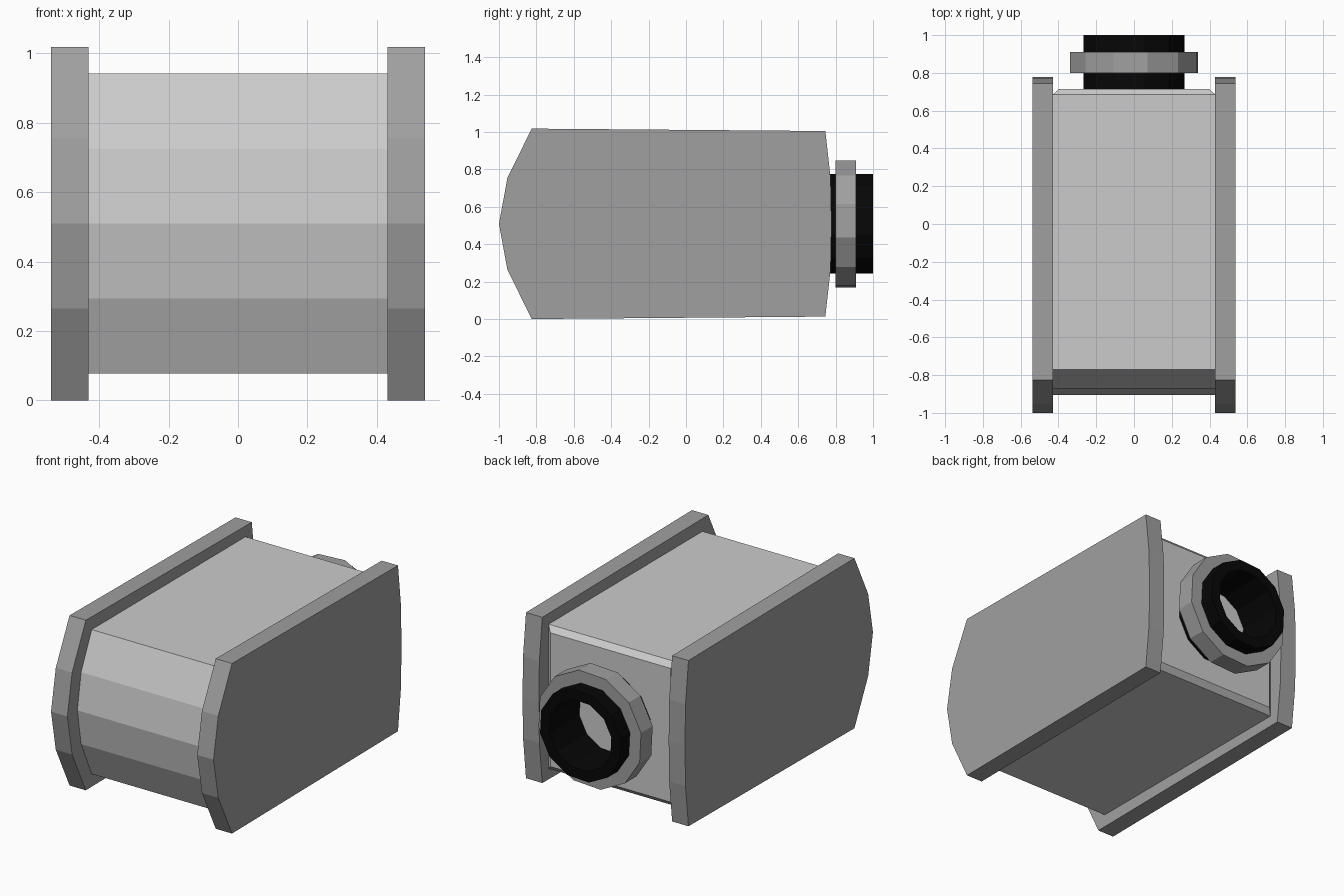
import bpy, bmesh
from math import sin, cos, tau, radians

if "Cube" in bpy.data.objects:
    bpy.data.objects.remove(bpy.data.objects["Cube"])

ZC = 0.509  # height of the symmetry plane
DARK = (0.35, 0.35, 0.35, 1)
GREY = (0.55, 0.55, 0.55, 1)
BLACK = (0.002, 0.002, 0.002, 1)


def new_object(name, bm, color):
    bmesh.ops.recalc_face_normals(bm, faces=bm.faces[:])
    me = bpy.data.meshes.new(name)
    bm.to_mesh(me)
    bm.free()
    ob = bpy.data.objects.new(name, me)
    bpy.context.collection.objects.link(ob)
    mat = bpy.data.materials.new(name + "_material")
    mat.diffuse_color = color
    mat.use_nodes = True
    mat.node_tree.nodes["Principled BSDF"].inputs["Base Color"].default_value = mat.diffuse_color
    me.materials.append(mat)
    return ob


def full_profile(half):
    """Mirror an upper (y, dz) half profile about the middle height."""
    lower = [(y, -dz) for y, dz in reversed(half) if dz > 0]
    return [(y, ZC + dz) for y, dz in half + lower]


def prism(profile, x0, x1):
    """Extrude a (y, z) profile along x."""
    bm = bmesh.new()
    face = bm.faces.new([bm.verts.new((x0, y, z)) for y, z in profile])
    ext = bmesh.ops.extrude_face_region(bm, geom=[face])["geom"]
    verts = [g for g in ext if isinstance(g, bmesh.types.BMVert)]
    bmesh.ops.translate(bm, verts=verts, vec=(x1 - x0, 0, 0))
    bmesh.ops.recalc_face_normals(bm, faces=bm.faces[:])
    return bm


def ring(name, r_out, r_in, y0, y1, color, sides=12):
    """Faceted tube along y."""
    bm = bmesh.new()
    section = [(r_out, y0), (r_out, y1), (r_in, y1), (r_in, y0)]
    rows = []
    for i in range(sides):
        a = tau * i / sides + radians(18)
        rows.append([bm.verts.new((r * cos(a), y, ZC + r * sin(a))) for r, y in section])
    for i in range(sides):
        p, q = rows[i], rows[(i + 1) % sides]
        for j in range(4):
            k = (j + 1) % 4
            bm.faces.new((p[j], p[k], q[k], q[j]))
    return new_object(name, bm, color)


# side plates
plate = full_profile([(-1, 0), (-0.955, 0.245), (-0.825, 0.509), (0.745, 0.496),
                      (0.773, 0.245), (0.778, 0)])
for side, s in (("left", -1), ("right", 1)):
    new_object(side + "_side_plate", prism(plate, s * 0.43, s * 0.538), DARK)

# body with rounded front and chamfered back panel
body = prism(full_profile([(-0.905, 0), (-0.87, 0.215), (-0.77, 0.432), (0.685, 0.432)]), -0.43, 0.43)
back = max(body.faces, key=lambda f: f.calc_center_median().y)
bmesh.ops.inset_region(body, faces=[back], thickness=0.045, depth=0)
bmesh.ops.translate(body, verts=back.verts[:], vec=(0, 0.03, 0))
new_object("body", body, GREY)

# rear connector: black tube and its locking nut
ring("connector_tube", 0.272, 0.21, 0.71, 1.0, BLACK)
ring("locking_nut", 0.347, 0.26, 0.80, 0.91, DARK)
